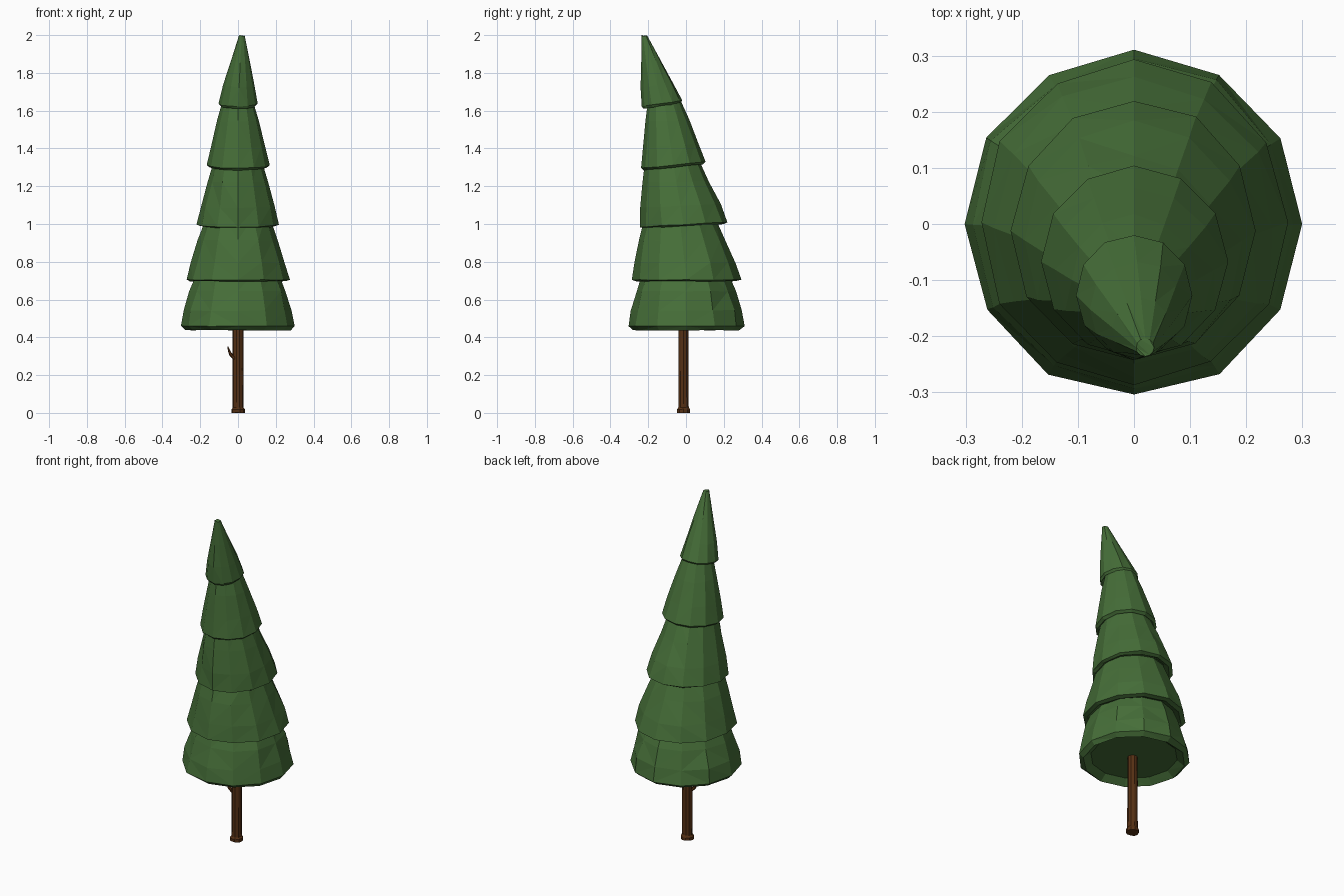
import bpy, bmesh, math, random
from mathutils import Vector

random.seed(4)
old = bpy.data.objects.get("Cube")
if old:
    bpy.data.objects.remove(old, do_unlink=True)


def material(name, colour):
    m = bpy.data.materials.new(name)
    m.use_nodes = True
    m.diffuse_color = (*colour, 1)
    m.node_tree.nodes["Principled BSDF"].inputs["Base Color"].default_value = (*colour, 1)
    return m


green = material("pine green", (0.061, 0.157, 0.040))
brown = material("bark brown", (0.092, 0.030, 0.007))


def loft(name, rings, mat):
    """Skin a list of equal point rings, closing both ends."""
    bm = bmesh.new()
    rows = [[bm.verts.new(p) for p in ring] for ring in rings]
    n = len(rows[0])
    for a, b in zip(rows, rows[1:]):
        for i in range(n):
            j = (i + 1) % n
            bm.faces.new((a[i], a[j], b[j], b[i]))
    bm.faces.new(rows[0][::-1])
    bm.faces.new(rows[-1])
    bmesh.ops.triangulate(bm, faces=bm.faces[:])
    bmesh.ops.recalc_face_normals(bm, faces=bm.faces[:])
    mesh = bpy.data.meshes.new(name)
    bm.to_mesh(mesh)
    bm.free()
    mesh.materials.append(mat)
    obj = bpy.data.objects.new(name, mesh)
    bpy.context.collection.objects.link(obj)
    return obj


def ring(centre, rx, ry, tilt=0, jitter=0, sides=12):
    """Flat ellipse, tilted up toward the back, with slight unevenness."""
    points = []
    for i in range(sides):
        a = math.tau * i / sides
        k = 1 + random.uniform(-jitter, jitter)
        x, y = math.cos(a) * rx * k, math.sin(a) * ry * k
        z = tilt * y + random.uniform(-jitter, jitter) * 0.15
        points.append(Vector(centre) + Vector((x, y, z)))
    return points


def foliage(name, low, high, tilt, lip, bulge):
    """One skirt of needles; low and high are (x, y, z, rx, ry)."""
    x, y, z, rx, ry = low
    rings = [ring((x, y, z + 0.01), rx * 0.78, ry * 0.78, tilt),
             ring((x, y, z - lip), rx * 0.91, ry * 0.91, tilt, 0.015),
             ring((x, y, z), rx, ry, tilt, 0.012)]
    for t in (0.27, 0.62, 1):
        c = [a + (b - a) * t for a, b in zip(low, high)]
        swell = 1 + bulge * math.sin(math.pi * t)
        rings.append(ring(c[:3], c[3] * swell, c[4] * swell, tilt * (1 - t), 0.025))
    loft(name, rings, green)


# Five overlapping skirts, leaning to the front as they rise
foliage("foliage_bottom", (0, 0, 0.46, 0.303, 0.307), (0, -0.005, 0.76, 0.21, 0.215), 0, 0.022, 0.05)
foliage("foliage_lower", (0, 0.003, 0.705, 0.275, 0.288), (0, -0.035, 1.04, 0.165, 0.185), 0, 0.008, 0.03)
foliage("foliage_middle", (0, -0.012, 0.997, 0.219, 0.233), (0, -0.075, 1.36, 0.12, 0.135), 0.055, 0.008, 0.02)
foliage("foliage_upper", (0, -0.067, 1.312, 0.167, 0.172), (0, -0.12, 1.69, 0.07, 0.075), 0.1, 0.012, 0.03)
foliage("foliage_tip", (0, -0.127, 1.638, 0.103, 0.108), (0.02, -0.22, 1.997, 0.016, 0.016), 0.15, 0.012, 0.05)

# Trunk with a flared foot
profile = [(0, 0.036), (0.018, 0.036), (0.028, 0.029), (0.24, 0.028), (0.55, 0.028)]
loft("trunk", [ring((0, -0.013, z), r, r, 0, 0.012, 10) for z, r in profile], brown)

# Broken twig on the right side of the trunk
twig = [(-0.01, -0.02, 0.28, 0.014), (-0.035, -0.027, 0.305, 0.011),
        (-0.046, -0.03, 0.325, 0.007), (-0.054, -0.032, 0.352, 0.002)]
loft("twig", [ring((x, y, z), r, r, 0, 0, 6) for x, y, z, r in twig], brown)
